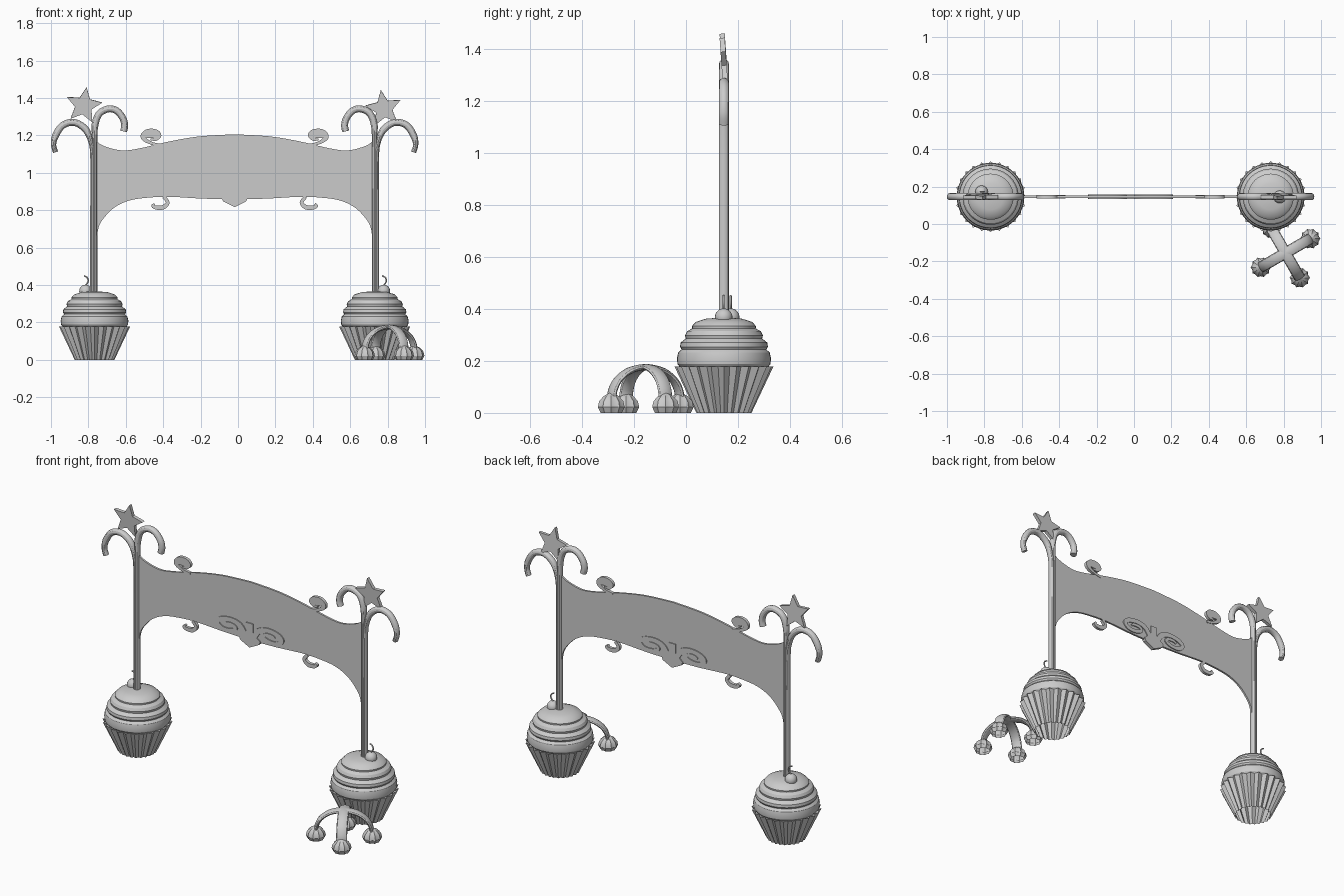
import bpy, bmesh
from math import sin, cos, pi, radians

if "Cube" in bpy.data.objects:
    bpy.data.objects.remove(bpy.data.objects["Cube"])

CX, CY = -0.018, 0.146          # centre line of the gate
POST = 0.752                    # post distance from the centre line


def finish(name, bm, loc=(0, 0, 0), rot=(0, 0, 0)):
    bmesh.ops.recalc_face_normals(bm, faces=bm.faces[:])
    me = bpy.data.meshes.new(name)
    bm.to_mesh(me)
    bm.free()
    ob = bpy.data.objects.new(name, me)
    ob.location, ob.rotation_euler = loc, rot
    bpy.context.collection.objects.link(ob)
    return ob


def spline(pts, n=6):
    """Smooth curve through the points (any dimension)."""
    out = []
    for i in range(len(pts) - 1):
        a, b, c, d = pts[max(i - 1, 0)], pts[i], pts[i + 1], pts[min(i + 2, len(pts) - 1)]
        for k in range(n):
            t = k / n
            out.append(tuple(0.5 * (2 * q + (r - p) * t + (2 * p - 5 * q + 4 * r - s) * t * t
                                    + (3 * q - p - 3 * r + s) * t ** 3)
                             for p, q, r, s in zip(a, b, c, d)))
    return out + [tuple(pts[-1])]


ROUND = [(cos(2 * pi * i / 12), sin(2 * pi * i / 12)) for i in range(12)]
FLAT = [(1, 1), (-1, 1), (-1, -1), (1, -1)]


def sweep(name, path, depth, section, loc, side=1, turn=0):
    """Sweep a section along (u, z, half width) points in a vertical plane."""
    bm = bmesh.new()
    pts, rings = spline(path), []
    for i, (u, z, w) in enumerate(pts):
        p, q = pts[max(i - 1, 0)], pts[min(i + 1, len(pts) - 1)]
        du, dz = q[0] - p[0], q[1] - p[1]
        l = (du * du + dz * dz) ** 0.5 or 1
        rings.append([bm.verts.new((side * (u - dz / l * w * a), depth * b, z + du / l * w * a))
                      for a, b in section])
    n = len(section)
    for r, s in zip(rings, rings[1:]):
        for j in range(n):
            bm.faces.new((r[j], r[(j + 1) % n], s[(j + 1) % n], s[j]))
    bm.faces.new(rings[0])
    bm.faces.new(rings[-1])
    return finish(name, bm, loc, (0, 0, turn))


def plate(name, outline, half, loc, rot=(0, 0, 0)):
    """Extruded flat outline in the xz plane."""
    bm = bmesh.new()
    f = bm.faces.new([bm.verts.new((x, -half, z)) for x, z in outline])
    ext = bmesh.ops.extrude_face_region(bm, geom=[f])
    for v in ext["geom"]:
        if isinstance(v, bmesh.types.BMVert):
            v.co.y = half
    return finish(name, bm, loc, rot)


def lathe(name, profile, n, loc, flute=0.0):
    """Turned shape, every second vertex pulled in by flute."""
    bm = bmesh.new()
    rings = []
    for r, z in profile:
        rings.append([bm.verts.new((r * (1 - flute * (j % 2)) * cos(2 * pi * j / n),
                                    r * (1 - flute * (j % 2)) * sin(2 * pi * j / n), z))
                      for j in range(n)])
    for a, b in zip(rings, rings[1:]):
        for j in range(n):
            bm.faces.new((a[j], a[(j + 1) % n], b[(j + 1) % n], b[j]))
    bmesh.ops.remove_doubles(bm, verts=bm.verts[:], dist=1e-5)
    return finish(name, bm, loc)


# Profiles and paths, measured outward from the centre line
FROSTING = [(.165, .17), (.179, .188), (.181, .21), (.176, .232), (.163, .244), (.169, .254),
            (.167, .27), (.147, .286), (.15, .298), (.142, .314), (.122, .325), (.123, .334),
            (.108, .35), (.07, .362), (0, .368)]
OUTER_CANE = [(.758, .3), (.758, .8), (.758, 1.08), (.768, 1.165), (.793, 1.227), (.838, 1.263),
              (.882, 1.269), (.925, 1.249), (.957, 1.2), (.968, 1.152), (.957, 1.11)]
INNER_CANE = [(.748, .3), (.748, .8), (.748, 1.16), (.746, 1.259), (.722, 1.318), (.674, 1.342),
              (.631, 1.332), (.598, 1.293), (.588, 1.254), (.594, 1.222)]
TOP_SCROLL = [(.396, 1.147, .008), (.444, 1.158, .008), (.481, 1.179, .012), (.485, 1.198, .018),
              (.46, 1.211, .024), (.422, 1.208, .024), (.406, 1.198, .014), (.422, 1.179, .008),
              (.449, 1.179, .005)]
LOW_SCROLL = [(.38, .872, .009), (.358, .842, .01), (.38, .817, .012), (.417, .814, .011),
              (.438, .823, .008), (.428, .834, .005)]
SPIRAL = [(.011, .842, .016), (.032, .89, .016), (.065, .933, .016), (.123, .949, .014),
          (.187, .938, .014), (.214, .912, .013), (.182, .885, .012), (.128, .885, .011),
          (.091, .904, .01), (.112, .922, .009), (.15, .922, .008), (.166, .912, .005)]

for side, tag, cherry_y, star in ((-1, "left", .172, (.807, 1.36)), (1, "right", .145, (.797, 1.344))):
    x = CX + side * (POST - .003)
    # Cupcake base
    lathe("cupcake_wrapper_" + tag, [(.106, 0), (.19, .178), (.165, .172)], 48, (x, CY, 0), .1)
    lathe("cupcake_frosting_" + tag, FROSTING, 40, (x, CY, 0))
    cx = x + side * .048
    bm = bmesh.new()
    bmesh.ops.create_uvsphere(bm, u_segments=16, v_segments=10, radius=.034)
    finish("cherry_" + tag, bm, (cx, cherry_y, .368))
    sweep("cherry_stem_" + tag, [(0, .03, .004), (.013, .05, .004), (.01, .07, .004), (-.008, .082, .004)],
          .004, ROUND, (cx, cherry_y, .368))
    # Candy cane posts
    for part, path in (("outer", OUTER_CANE), ("inner", INNER_CANE)):
        sweep(f"{part}_cane_{tag}", [(u, z, .0185 if z > 1.17 else .014) for u, z in path],
              .019, ROUND, (CX, CY, 0), side)
    # Star topper
    pts = []
    for i in range(10):
        r, a = (.1, .047)[i % 2], pi / 2 + i * pi / 5 + side * radians(9)
        pts.append((r * cos(a), r * sin(a)))
    plate("star_" + tag, pts, .01, (CX + side * star[0], CY, star[1]), (radians(4), 0, 0))
    # Scrollwork
    sweep("top_scroll_" + tag, TOP_SCROLL, .009, FLAT, (CX, CY, 0), side)
    sweep("low_scroll_" + tag, LOW_SCROLL, .009, FLAT, (CX, CY, 0), side)
    sweep("centre_spiral_" + tag, SPIRAL, .012, FLAT, (CX, CY, 0), side)

# Sign panel
top = spline([(.75, 1.18), (.738, 1.168), (.695, 1.142), (.604, 1.12), (.508, 1.131), (.348, 1.168),
              (.187, 1.195), (0, 1.206)])
low = spline([(0, .86), (.08, .86), (.187, .863), (.348, .872), (.455, .868), (.56, .853), (.642, .815),
              (.70, .757), (.727, .709), (.738, .644), (.75, .63)])
half = low + top
plate("sign_panel", half[:-1] + [(-u, z) for u, z in half[:0:-1]], .006, (CX, CY, 0))
key = [(0, .817), (.062, .848), (.07, .868), (.045, .888), (.022, .9), (.022, .962)]
plate("centre_keystone", key + [(-u, z) for u, z in key[:0:-1]], .012, (CX, CY, 0))

# Small four footed stand
SX, SY = .81, -.155
arch = [(-.152, .05), (-.145, .09), (-.12, .13), (-.07, .163), (0, .176),
        (.07, .163), (.12, .13), (.145, .09), (.152, .05)]
for i, deg in enumerate((30, 120)):
    sweep(f"stand_arch_{i + 1}", [(u, z, .012) for u, z in arch], .03, ROUND, (SX, SY, 0), 1, radians(deg))
    for s in (-1, 1):
        a = radians(deg)
        lathe(f"stand_foot_{i + 1}_{'a' if s < 0 else 'b'}",
              [(.043, 0), (.054, .022), (.049, .045), (.03, .065), (0, .08)], 20,
              (SX + s * .153 * cos(a), SY + s * .153 * sin(a), 0), .12)

# Smooth shading with sharp edges kept
for ob in bpy.context.scene.objects:
    ob.select_set(True)
    bpy.context.view_layer.objects.active = ob
bpy.ops.object.shade_smooth_by_angle(angle=radians(30))
